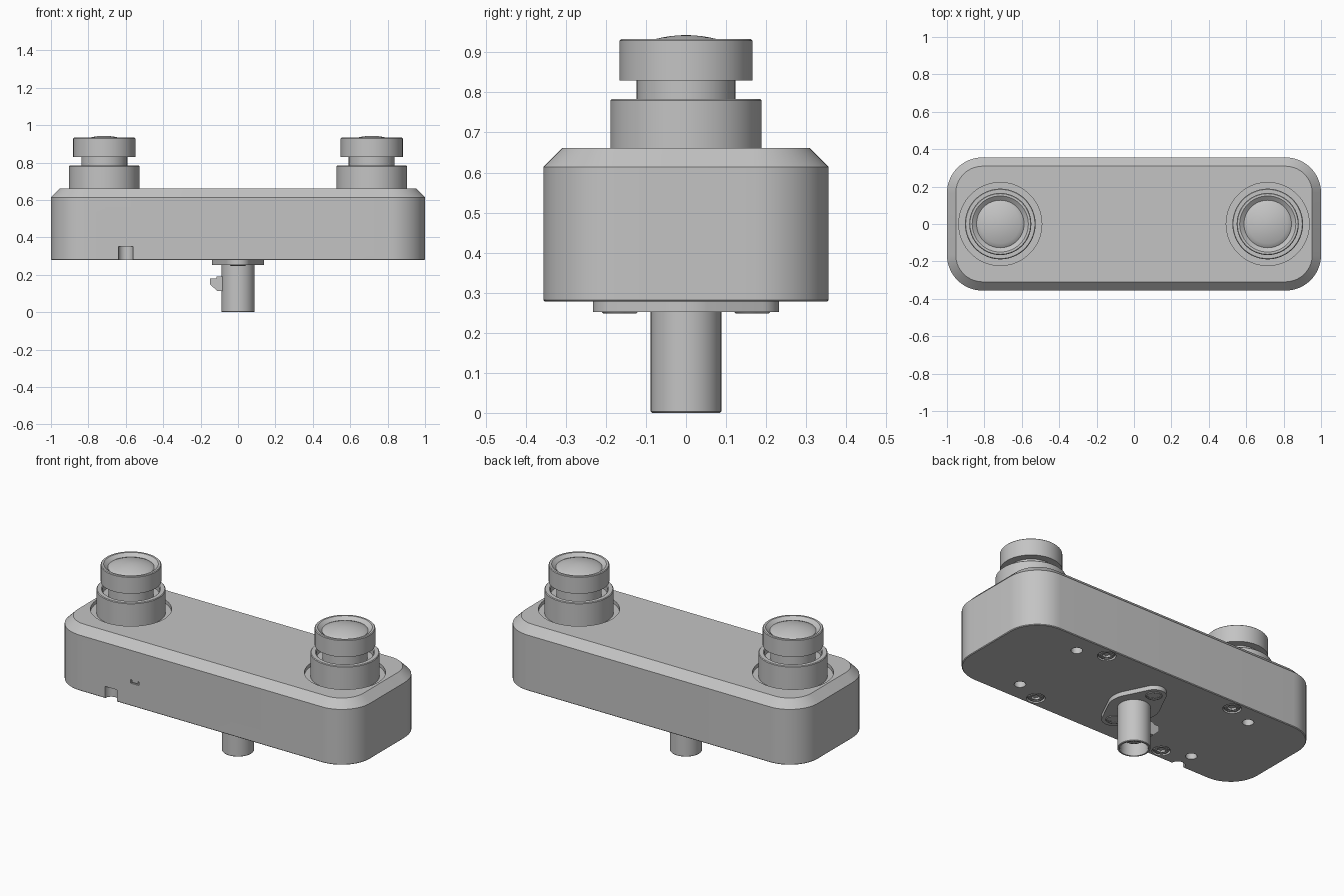
import bpy, bmesh, math
from mathutils import Vector
from mathutils.geometry import convex_hull_2d

if "Cube" in bpy.data.objects:
    bpy.data.objects.remove(bpy.data.objects["Cube"])

grey = bpy.data.materials.new("plain grey")
grey.diffuse_color = (0.55, 0.55, 0.55, 1)
grey.use_nodes = True
grey.node_tree.nodes["Principled BSDF"].inputs["Base Color"].default_value = grey.diffuse_color


def finish(obj, angle=28):
    obj.data.materials.clear()
    obj.data.materials.append(grey)
    bpy.ops.object.select_all(action='DESELECT')
    obj.select_set(True)
    bpy.context.view_layer.objects.active = obj
    bpy.ops.object.shade_smooth_by_angle(angle=math.radians(angle))


def loft(bm, rings):
    """Closed solid through equal-length rings of 3D points."""
    vs = [[bm.verts.new(p) for p in ring] for ring in rings]
    n = len(vs[0])
    faces = [bm.faces.new((a[i], a[(i + 1) % n], b[(i + 1) % n], b[i]))
             for a, b in zip(vs, vs[1:]) for i in range(n)]
    faces += [bm.faces.new(vs[0][::-1]), bm.faces.new(vs[-1])]
    bmesh.ops.recalc_face_normals(bm, faces=faces)


def make(name, *solids):
    bm = bmesh.new()
    for rings in solids:
        loft(bm, rings)
    me = bpy.data.meshes.new(name)
    bm.to_mesh(me)
    bm.free()
    obj = bpy.data.objects.new(name, me)
    bpy.context.collection.objects.link(obj)
    return obj


def lathe(x, y, profile, n=48):
    """Rings around a vertical axis; a third value of 1 makes a ring hexagonal."""
    rings = []
    for r, z, *hexa in profile:
        ring = []
        for i in range(n):
            a = 2 * math.pi * i / n
            k = r / math.cos(a % (math.pi / 3) - math.pi / 6) if hexa else r
            ring.append((x + k * math.cos(a), y + k * math.sin(a), z))
        rings.append(ring)
    return rings


def rounded_rect(hx, hy, r, z, n=14):
    pts = []
    for q, (sx, sy) in enumerate([(1, 1), (-1, 1), (-1, -1), (1, -1)]):
        for i in range(n + 1):
            a = math.pi / 2 * (q + i / n)
            pts.append((sx * (hx - r) + r * math.cos(a), sy * (hy - r) + r * math.sin(a), z))
    return pts


def screw(name, x, y, z, r):
    """Socket screw head facing down, with a hexagonal recess."""
    finish(make(name, lathe(x, y, [
        (r, z + 0.03), (r, z + 0.004), (r - 0.004, z), (r * 0.75, z), (r * 0.7, z + 0.003),
        (r * 0.5, z + 0.003, 1), (r * 0.5, z + 0.02, 1)], 36)))


KNOB_X = 0.715
SCREWS = [(sx * 0.436, sy * 0.293) for sx in (-1, 1) for sy in (-1, 1)]
PINS = [(sx * 0.595, sy * 0.235) for sx in (-1, 1) for sy in (-1, 1)]

# housing with chamfered top
body = make("housing", [rounded_rect(0.996, 0.352, 0.186, 0.278), rounded_rect(1, 0.356, 0.19, 0.282),
                        rounded_rect(1, 0.356, 0.19, 0.614), rounded_rect(0.953, 0.309, 0.143, 0.661)])

# pockets: knob seats, screw seats, pin holes, front notch and front bracket groove
cuts = [lathe(s * KNOB_X, 0, [(0.222, 0.64), (0.222, 0.7)], 64) for s in (-1, 1)]
cuts += [lathe(x, y, [(0.05, 0.2), (0.05, 0.295)], 32) for x, y in SCREWS]
cuts += [lathe(x, y, [(0.031, 0.2), (0.031, 0.36)], 32) for x, y in PINS]
cuts.append(lathe(-0.6, -0.353, [(0.04, 0.2), (0.04, 0.35)], 32))
bracket = [(-0.468, 0.437), (-0.468, 0.415), (-0.412, 0.415), (-0.412, 0.437),
           (-0.420, 0.437), (-0.420, 0.423), (-0.460, 0.423), (-0.460, 0.437)]
cuts.append([[(x, y, z) for x, z in bracket] for y in (-0.4, -0.348)])
cutter = make("pocket_cutter", *cuts)
cutter.hide_render = True
mod = body.modifiers.new("pockets", 'BOOLEAN')
mod.operation, mod.solver, mod.object = 'DIFFERENCE', 'EXACT', cutter
bpy.context.view_layer.update()
result = bpy.data.meshes.new_from_object(body.evaluated_get(bpy.context.evaluated_depsgraph_get()))
body.modifiers.clear()
body.data = result
bpy.data.objects.remove(cutter)
finish(body)

# two push knobs: base collar, neck and domed cap
for side, s in (("left", -1), ("right", 1)):
    x = s * KNOB_X
    finish(make(side + "_knob_collar", lathe(x, 0, [
        (0.189, 0.63), (0.189, 0.78), (0.185, 0.784), (0.162, 0.784), (0.157, 0.779),
        (0.157, 0.745), (0.1, 0.745)], 64)))
    finish(make(side + "_knob_neck", lathe(x, 0, [(0.123, 0.73), (0.123, 0.85)], 64)))
    dome = [(0.125 * k / 6, 0.943 - 0.026 * (k / 6) ** 2) for k in range(6, 0, -1)]
    finish(make(side + "_knob_cap", lathe(x, 0, [
        (0.12, 0.83), (0.166, 0.83), (0.166, 0.929), (0.162, 0.933), (0.15, 0.933), (0.127, 0.915)]
        + dome + [(0.004, 0.943)], 64)))

# housing screws underneath
for i, (x, y) in enumerate(SCREWS):
    screw(f"housing_screw_{i + 1}", x, y, 0.28, 0.044)

# mounting flange: hull of a middle disc and two end discs
circle = [(math.cos(a), math.sin(a)) for a in (2 * math.pi * i / 48 for i in range(48))]
pts = [Vector((r * c, y + r * s)) for y, r in ((0, 0.14), (0.165, 0.067), (-0.165, 0.067)) for c, s in circle]
hull = [pts[i] for i in convex_hull_2d(pts)]
finish(make("mounting_flange", [[(p.x, p.y, z) for p in hull] for z in (0.252, 0.285)]))
for name, s in (("front", -1), ("back", 1)):
    screw(name + "_flange_screw", 0, s * 0.165, 0.248, 0.045)

# hollow stem with a screw inside its mouth
finish(make("stem", lathe(0, 0, [
    (0.088, 0.26), (0.088, 0.003), (0.085, 0), (0.077, 0), (0.075, 0.003), (0.075, 0.075)], 64)))
screw("stem_screw", 0, 0, 0.055, 0.05)

# locking tab on the stem's left side
tab = [(-0.08, 0.19), (-0.115, 0.19), (-0.115, 0.18), (-0.15, 0.18),
       (-0.15, 0.15), (-0.11, 0.112), (-0.08, 0.112)]
finish(make("locking_tab", [[(x, y, z) for x, z in tab] for y in (-0.03, 0.03)]))
